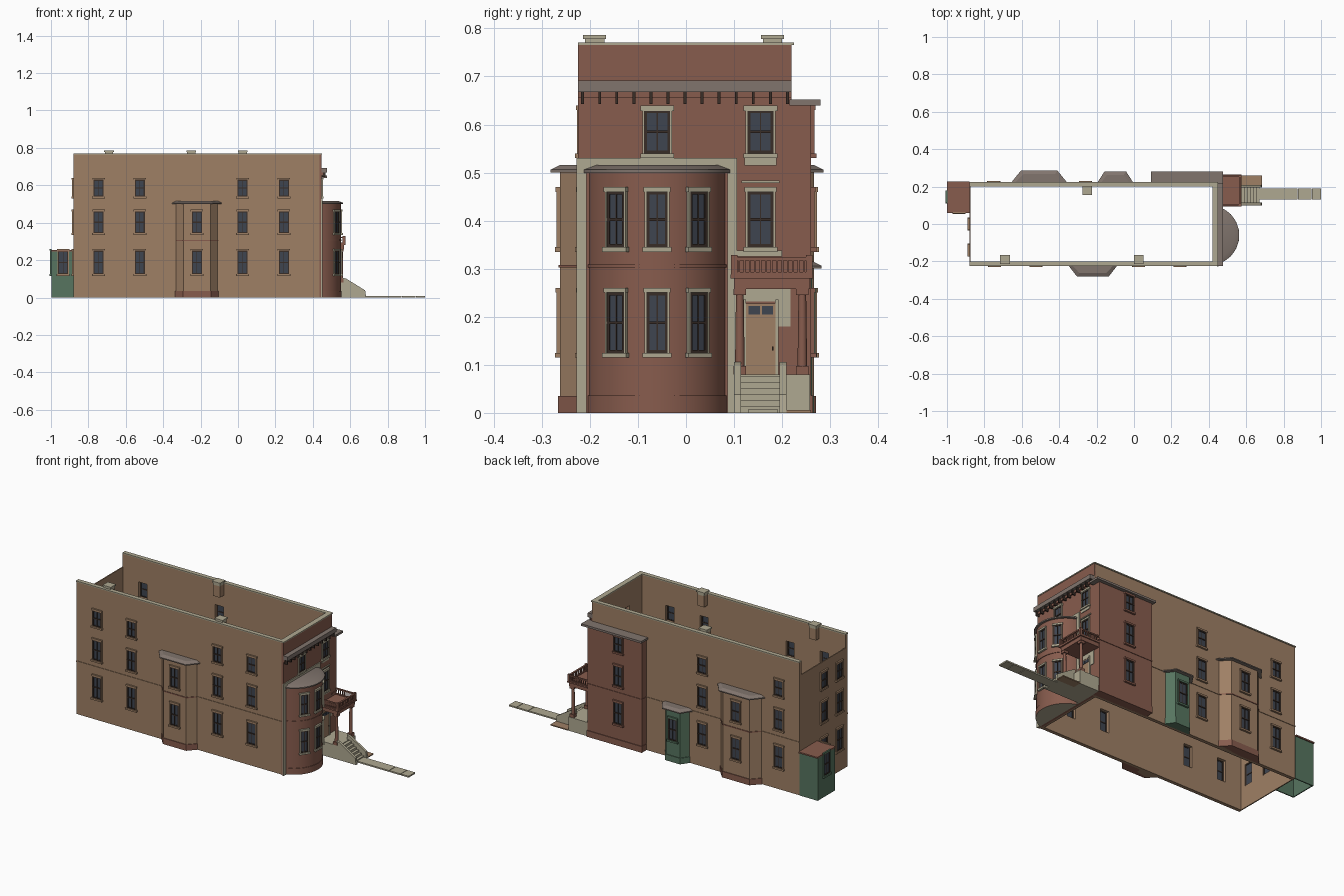
import bpy, bmesh
from math import sin, cos, pi, asin
from mathutils import Matrix, Vector

cube = bpy.data.objects.get("Cube")
if cube:
    bpy.data.objects.remove(cube)


def material(name, r, g, b):
    m = bpy.data.materials.new(name)
    m.use_nodes = True
    m.diffuse_color = (r, g, b, 1)
    m.node_tree.nodes["Principled BSDF"].inputs["Base Color"].default_value = (r, g, b, 1)
    return m


BROWN = material("tan brick", .345, .215, .13)
RED = material("red brick", .245, .107, .075)
STONE = material("pale stone", .43, .395, .285)
ROOF = material("grey roofing", .22, .178, .155)
GREEN = material("green boards", .095, .178, .115)
GLASS = material("dark glass", .049, .059, .08)
SASH = material("dark sash", .04, .026, .02)


def finish(name, bm, mats):
    bmesh.ops.recalc_face_normals(bm, faces=bm.faces)
    me = bpy.data.meshes.new(name)
    bm.to_mesh(me)
    bm.free()
    for m in mats:
        me.materials.append(m)
    ob = bpy.data.objects.new(name, me)
    bpy.context.collection.objects.link(ob)
    return ob


def boxes(name, pieces, place=Matrix()):
    """One object from boxes given as (material, x0, x1, y0, y1, z0, z1)."""
    bm = bmesh.new()
    mats = []
    for mat, x0, x1, y0, y1, z0, z1 in pieces:
        if mat not in mats:
            mats.append(mat)
        mid = Vector((x0 + x1, y0 + y1, z0 + z1)) / 2
        size = Matrix.Diagonal((x1 - x0, y1 - y0, z1 - z0, 1))
        new = bmesh.ops.create_cube(bm, size=1, matrix=place @ Matrix.Translation(mid) @ size)
        for f in {f for v in new["verts"] for f in v.link_faces}:
            f.material_index = mats.index(mat)
    return finish(name, bm, mats)


def extrude(name, pts, vec, mat, top=None, under=None):
    """Prism from a 3D outline; top gives another outline for the far end."""
    bm = bmesh.new()
    a = [bm.verts.new(p) for p in pts]
    b = [bm.verts.new(Vector(p) + Vector(vec)) for p in (top or pts)]
    low = bm.faces.new(a)
    low.material_index = 1 if under else 0
    bm.faces.new(b)
    for i in range(len(a)):
        j = (i + 1) % len(a)
        bm.faces.new((a[i], a[j], b[j], b[i]))
    return finish(name, bm, [mat, under] if under else [mat])


ROWS = [(.125, .25), (.345, .46), (.54, .63)]
holes = []


def window(name, x, y, turn, row, trim, w=.054, cut=True):
    """Sash window whose outer side faces -y before turning."""
    z0, z1 = ROWS[row]
    h, zm, t = w / 2, (z0 + z1) / 2, .006
    place = Matrix.Translation((x, y, 0)) @ Matrix.Rotation(turn, 4, "Z")
    parts = [(GLASS, -h, h, -.002, .001, z0, z1),
             (SASH, -.0015, .0015, -.004, 0, z0, z1),
             (SASH, -h, h, -.006, .003, zm - .003, zm + .003),
             (SASH, -h, h, -.005, .003, z0, z0 + t),
             (SASH, -h, h, -.005, .003, z1 - t, z1),
             (trim, -h - .008, h + .008, -.011, 0, z0 - .01, z0),
             (trim, -h - .006, h + .006, -.009, 0, z1, z1 + .01)]
    for s in (-1, 1):
        a, b = sorted((s * h, s * (h - t)))
        parts.append((SASH, a, b, -.005, .003, z0, z1))
        a, b = sorted((s * h, s * (h + .004)))
        parts.append((trim, a, b, -.007, 0, z0, z1))
    boxes(name, parts, place)
    if cut:
        rx, ry = (.04, h) if abs(sin(turn)) > .5 else (h, .04)
        holes.append((GLASS, x - rx, x + rx, y - ry, y + ry, z0, z1))


# Open-topped shell of the house
walls = [boxes("front_wall", [(BROWN, -.88, .445, -.22, -.2, 0, .765)]),
         boxes("back_wall", [(BROWN, -.88, .445, .2, .22, 0, .765)]),
         boxes("end_wall", [(BROWN, -.88, -.874, -.2, .2, 0, .69)]),
         boxes("facade_lining", [(BROWN, .423, .435, -.2, .2, 0, .765)]),
         boxes("facade", [(RED, .435, .447, -.225, .22, 0, .765)])]
boxes("wall_caps", [(STONE, -.88, .45, -.225, -.2, .765, .771),
                    (STONE, -.88, .45, .2, .225, .765, .771),
                    (STONE, .42, .45, -.2, .2, .765, .771)])
boxes("belt_courses", [(BROWN, -.88, .445, -.223, -.22, .302, .308),
                       (BROWN, -.88, .1, .22, .223, .302, .308)])

# Windows in the shell
for row in range(3):
    for x in (-.745, -.525, .025, .245):
        window("front_window", x, -.22, 0, row, BROWN)
    for x in (-.75, -.26):
        window("back_window", x, .22, pi, row, BROWN)
    for y in (-.14, 0):
        window("end_window", -.88, y, -pi / 2, row, BROWN)
window("facade_window", .447, -.06, pi / 2, 2, STONE)
window("facade_window", .447, .155, pi / 2, 2, STONE)
window("facade_window", .447, .155, pi / 2, 1, STONE)

cutter = boxes("window_cutter", holes)
cutter.hide_render = True
for wall in walls:
    mod = wall.modifiers.new("openings", "BOOLEAN")
    mod.operation, mod.solver, mod.object = "DIFFERENCE", "EXACT", cutter
graph = bpy.context.evaluated_depsgraph_get()
for wall in walls:
    cut_mesh = bpy.data.meshes.new_from_object(wall.evaluated_get(graph))
    wall.modifiers.clear()
    wall.data = cut_mesh
bpy.data.objects.remove(cutter)

# Chimneys
for x, y in ((-.25, .18), (-.69, -.19), (.025, -.19)):
    boxes("chimney", [(BROWN, x - .022, x + .022, y - .02, y + .02, .7, .765),
                      (STONE, x - .022, x + .022, y - .02, y + .02, .765, .778),
                      (STONE, x - .026, x + .026, y - .024, y + .024, .778, .786)])

# Facade cornice, brackets and stone trim
boxes("facade_cornice", [(ROOF, .445, .475, -.225, .22, .668, .692),
                         (RED, .445, .455, -.225, .22, .655, .668)])
boxes("cornice_brackets", [(SASH, .445, .468, y - .003, y + .003, .643, .668)
                           for y in [-.215 + i * .0355 for i in range(13)]])
boxes("facade_trim", [(STONE, .445, .452, -.228, -.207, 0, .53),
                      (STONE, .445, .452, .086, .106, 0, .53),
                      (STONE, .445, .452, -.225, .106, .505, .53),
                      (STONE, .445, .451, -.09, -.03, .515, .53),
                      (STONE, .445, .451, .122, .188, .515, .53),
                      (STONE, .445, .453, .115, .195, .478, .484),
                      (STONE, .445, .451, .106, .2, .325, .338),
                      (STONE, .445, .45, .12, .19, .232, .26),
                      (STONE, .445, .45, .185, .217, .18, .26)]
      + [(STONE, .445, .454, y - .035, y + .035, .628, .64) for y in (-.06, .155)])


# Round bay on the facade
def arc(r, z, x=.402, wall=.447, n=32):
    a = pi / 2 - asin((wall - x) / r)
    return [(x + r * cos(t), -.06 + r * sin(t), z)
            for t in [-a + 2 * a * i / n for i in range(n + 1)]]


def smooth(ob):
    bpy.ops.object.select_all(action="DESELECT")
    ob.select_set(True)
    bpy.context.view_layer.objects.active = ob
    bpy.ops.object.shade_smooth_by_angle()


smooth(extrude("round_bay", arc(.148, 0), (0, 0, .5), RED, under=STONE))
smooth(extrude("round_bay_base", arc(.151, 0), (0, 0, .036), RED, under=STONE))
smooth(extrude("round_bay_belt", arc(.151, .302), (0, 0, .007), RED))
smooth(extrude("round_bay_eave", arc(.16, .499), (0, 0, .007), ROOF))
smooth(extrude("round_bay_roof", arc(.16, .506), (0, 0, .01), ROOF, top=arc(.135, .506)))
for row in (0, 1):
    for a in (-.6, 0, .6):
        window("round_bay_window", .402 + .148 * cos(a), -.06 + .148 * sin(a), a + pi / 2,
               row, STONE, w=.044, cut=False)


# Angled bays on the long sides
def angled_bay(name, cx, s, outer, inner, depth, height, mat, base, rows):
    def outline(grow, z):
        y0, y1 = s * .215, s * (depth + grow)
        return [(cx - outer - grow, y0, z), (cx - inner - grow * .6, y1, z),
                (cx + inner + grow * .6, y1, z), (cx + outer + grow, y0, z)]
    extrude(name, outline(0, 0), (0, 0, height), mat)
    extrude(name + "_base", outline(.004, 0), (0, 0, .035), base)
    extrude(name + "_eave", outline(.02, height), (0, 0, .006), ROOF)
    extrude(name + "_roof", outline(.02, height + .006), (0, 0, .01), ROOF,
            top=outline(0, height + .006))
    if height > .4:
        extrude(name + "_belt", outline(.003, .302), (0, 0, .006), RED)
    for row in rows:
        window(name + "_window", cx, s * depth, pi if s > 0 else 0, row, mat, cut=False)


angled_bay("front_bay", -.22, -1, .116, .072, .262, .5, BROWN, RED, (0, 1))
angled_bay("back_bay", -.507, 1, .135, .085, .266, .5, BROWN, RED, (0, 1))
angled_bay("green_bay", -.1, 1, .08, .045, .262, .3, GREEN, GREEN, (0,))

# Red side wing
boxes("side_wing", [(RED, .1, .447, .215, .26, 0, .64),
                    (RED, .098, .45, .215, .264, 0, .036),
                    (RED, .098, .45, .215, .263, .302, .308),
                    (ROOF, .09, .475, .215, .28, .64, .652)])
for row in range(3):
    window("wing_window", .25, .26, pi, row, RED, cut=False)

# Green lean-to, open underneath
boxes("lean_to", [(GREEN, -.998, -.992, .065, .222, 0, .246),
                  (GREEN, -.992, -.88, .065, .071, 0, .246),
                  (GREEN, -.992, -.88, .216, .222, 0, .246),
                  (RED, -1, -.88, .06, .228, .246, .254)])
window("lean_to_window", -.935, .065, 0, 0, BROWN, cut=False)
window("lean_to_window", -.998, .145, -pi / 2, 0, GREEN, cut=False)

# Front door
boxes("front_door", [(BROWN, .447, .453, .125, .186, .08, .228),
                     (STONE, .447, .456, .119, .125, .08, .236),
                     (STONE, .447, .456, .186, .192, .08, .236),
                     (GLASS, .453, .455, .13, .154, .205, .222),
                     (GLASS, .453, .455, .158, .181, .205, .222),
                     (SASH, .453, .458, .179, .182, .13, .138)])

# Porch with columns and balustrade
boxes("porch_base", [(STONE, .447, .572, .1, .258, 0, .08)])
boxes("porch_roof", [(RED, .447, .567, .1, .258, .258, .28),
                     (RED, .447, .575, .093, .264, .28, .288)])
for y in (.112, .242):
    boxes("column_blocks", [(RED, .539, .565, y - .013, y + .013, .08, .098),
                            (RED, .539, .565, y - .013, y + .013, .245, .258)])
    bm = bmesh.new()
    bmesh.ops.create_cone(bm, segments=16, radius1=.01, radius2=.008, depth=.15, cap_ends=True,
                          matrix=Matrix.Translation((.552, y, .172)))
    smooth(finish("porch_column", bm, [RED]))
rails = []
for z0, z1 in ((.288, .293), (.317, .324)):
    rails += [(RED, .562, .572, .096, .261, z0, z1)]
    rails += [(RED, .447, .562, y, y + .009, z0, z1) for y in (.096, .252)]
rails += [(RED, .565, .569, y, y + .004, .293, .317) for y in [.108 + i * .0113 for i in range(13)]]
rails += [(RED, x, x + .004, y, y + .004, .293, .317)
          for x in [.46 + i * .0125 for i in range(8)] for y in (.099, .255)]
rails += [(RED, .56, .574, y, y + .013, .288, .328) for y in (.094, .25)]
boxes("balustrade", rails)

# Steps, cheek walls and path
boxes("steps", [(STONE, .572, .59 + i * .016, .114, .195, 0, .076 - i * .0125) for i in range(6)])
for y in (.1, .195):
    profile = [(.56, 0), (.56, .106), (.58, .1), (.68, .038), (.685, 0)]
    extrude("step_cheek", [(x, y, z) for x, z in profile], (0, .014, 0), STONE)
boxes("side_pad", [(BROWN, .572, .685, .209, .26, 0, .006)])
boxes("path", [(STONE, a, b, .13, .19, 0, .008)
               for a, b in ((.67, .874), (.877, .948), (.951, 1))])
